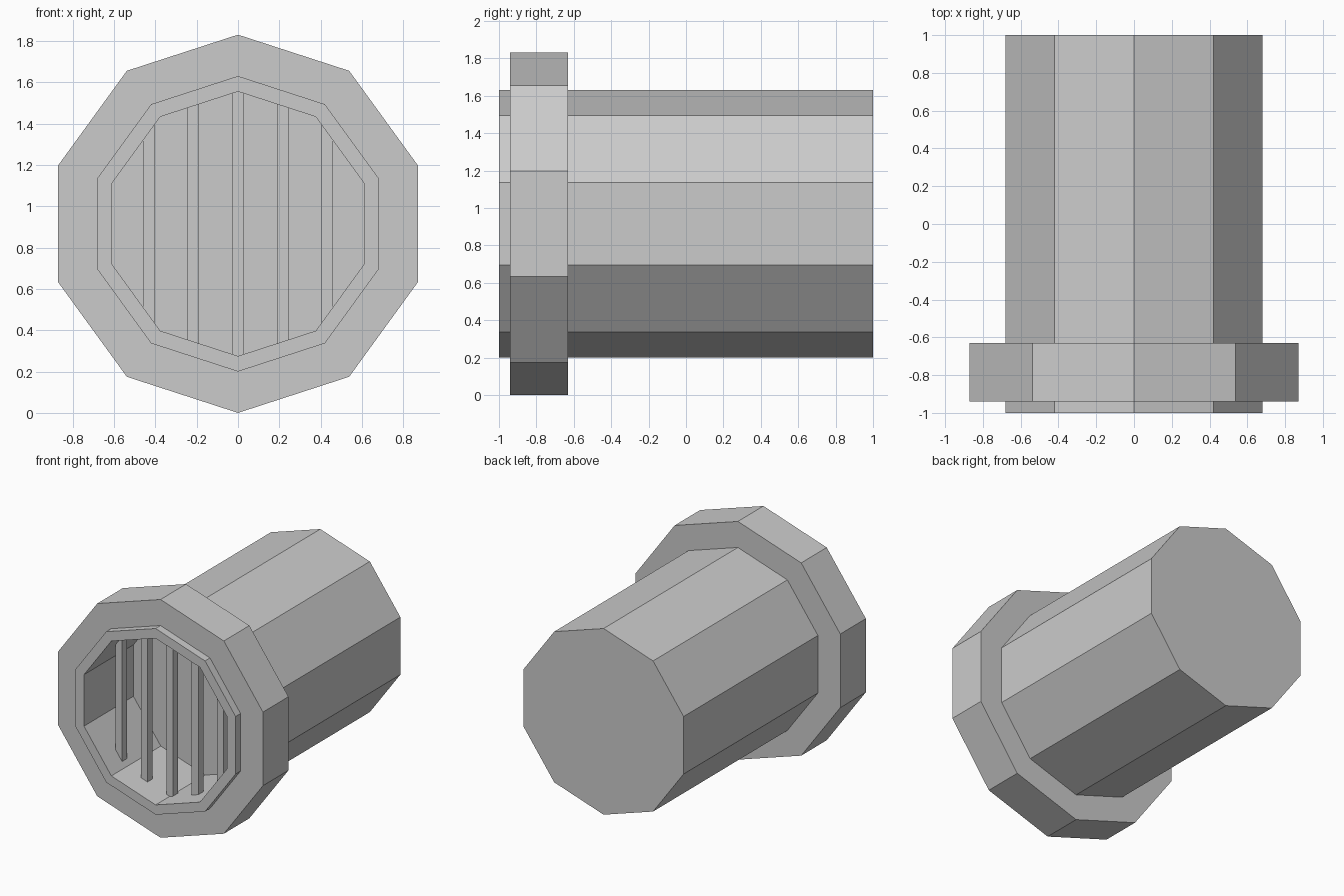
import bpy, bmesh, math

if "Cube" in bpy.data.objects:
    bpy.data.objects.remove(bpy.data.objects["Cube"])

SIDES = 10
CZ = 0.915


def finish(name, bm):
    bmesh.ops.recalc_face_normals(bm, faces=bm.faces)
    mesh = bpy.data.meshes.new(name)
    bm.to_mesh(mesh)
    bm.free()
    obj = bpy.data.objects.new(name, mesh)
    bpy.context.collection.objects.link(obj)
    return obj


def lathe(name, profile, closed):
    """Turn (radius, y) points around the y axis; open profiles get end caps."""
    bm = bmesh.new()
    rings = []
    for r, y in profile:
        angles = [2 * math.pi * i / SIDES for i in range(SIDES)]
        rings.append([bm.verts.new((r * math.sin(a), y, CZ + r * math.cos(a)))
                      for a in angles])
    pairs = list(zip(rings, rings[1:]))
    if closed:
        pairs.append((rings[-1], rings[0]))
    else:
        bm.faces.new(rings[0])
        bm.faces.new(rings[-1])
    for a, b in pairs:
        for i in range(SIDES):
            j = (i + 1) % SIDES
            bm.faces.new((a[i], a[j], b[j], b[i]))
    return finish(name, bm)


def opening_height(x, r=0.64):
    """Half height of the decagonal opening at a distance x from its middle."""
    x = abs(x)
    t = 2 * math.pi / SIDES
    for i in range(SIDES // 4 + 1):
        x0, x1 = r * math.sin(i * t), r * math.sin((i + 1) * t)
        z0, z1 = r * math.cos(i * t), r * math.cos((i + 1) * t)
        if x <= x1:
            return z0 + (z1 - z0) * (x - x0) / (x1 - x0)
    return 0.0


# Pipe: closed at the back, with a shallow recess at the front
lathe("pipe", [(0.715, 1.0), (0.715, -1.0), (0.64, -1.0), (0.64, -0.40)], False)

# Collar around the mouth
lathe("collar", [(0.915, -0.94), (0.915, -0.63), (0.69, -0.63), (0.69, -0.94)], True)

# Upright grate bars, their ends sunk into the pipe wall
for n in range(-2, 3):
    x = n * 0.216
    half = opening_height(max(abs(x) - 0.028, 0))
    bm = bmesh.new()
    bmesh.ops.create_cube(bm, size=1)
    for v in bm.verts:
        v.co = (x + v.co.x * 0.056, -0.80 + v.co.y * 0.06, CZ + v.co.z * 2 * half)
    finish(f"grate_bar_{n + 3}", bm)
